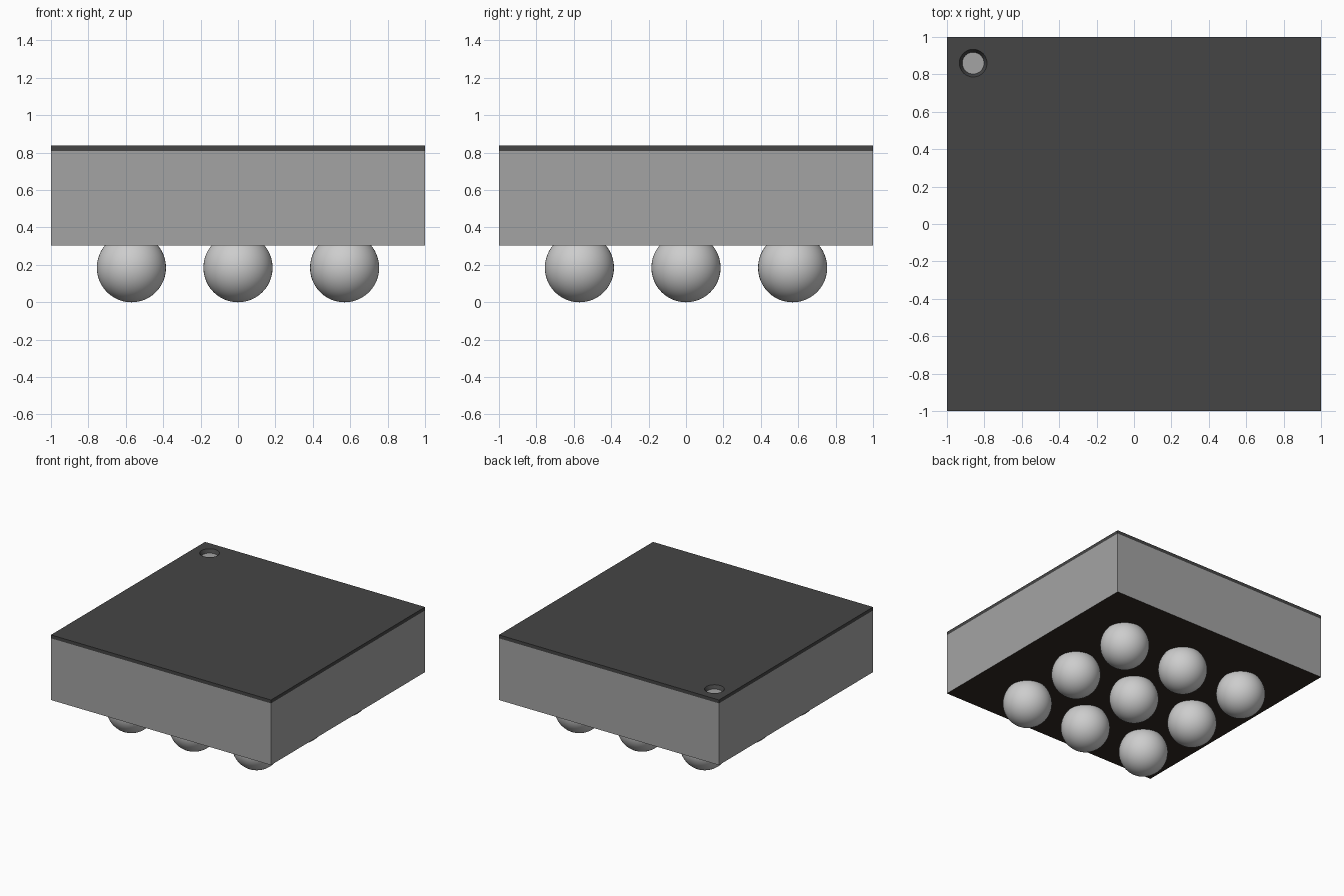
import bpy, bmesh, math

cube = bpy.data.objects.get("Cube")
if cube:
    bpy.data.objects.remove(cube, do_unlink=True)


def make_material(name, rgb):
    mat = bpy.data.materials.new(name)
    mat.use_nodes = True
    mat.diffuse_color = (*rgb, 1)
    mat.node_tree.nodes["Principled BSDF"].inputs["Base Color"].default_value = (*rgb, 1)
    return mat


GREY = make_material("body grey", (0.37, 0.37, 0.37))
DARK = make_material("lid charcoal", (0.06, 0.06, 0.06))
BROWN = make_material("underside dark brown", (0.03, 0.021, 0.016))
SILVER = make_material("ball silver", (0.61, 0.61, 0.61))

BODY_Z, LID_Z, TOP_Z = 0.303, 0.81, 0.838
BALL_R, PITCH = 0.185, 0.57


def add_object(name, bm, *mats):
    bmesh.ops.recalc_face_normals(bm, faces=bm.faces)
    mesh = bpy.data.meshes.new(name)
    bm.to_mesh(mesh)
    bm.free()
    for mat in mats:
        mesh.materials.append(mat)
    obj = bpy.data.objects.new(name, mesh)
    bpy.context.collection.objects.link(obj)
    return obj


# Body block with a dark underside
bm = bmesh.new()
bmesh.ops.create_cube(bm, size=1)
bmesh.ops.scale(bm, verts=bm.verts, vec=(2, 2, LID_Z - BODY_Z))
bmesh.ops.translate(bm, verts=bm.verts, vec=(0, 0, (LID_Z + BODY_Z) / 2))
bm.normal_update()
for face in bm.faces:
    face.material_index = 1 if face.normal.z < -0.5 else 0
add_object("body", bm, GREY, BROWN)


# Lid plate with a tapered round marker hole in the back right corner
def ring(bm, points, z):
    verts = [bm.verts.new((x, y, z)) for x, y in points]
    edges = [bm.edges.new((v, verts[i - 1])) for i, v in enumerate(verts)]
    return verts, edges


def circle(cx, cy, r, n=48):
    return [(cx + r * math.cos(2 * math.pi * i / n), cy + r * math.sin(2 * math.pi * i / n))
            for i in range(n)]


bm = bmesh.new()
square = [(-1, -1), (1, -1), (1, 1), (-1, 1)]
levels = []
for z, radius in ((LID_Z, 0.058), (TOP_Z, 0.074)):
    outer, outer_edges = ring(bm, square, z)
    hole, hole_edges = ring(bm, circle(-0.86, 0.86, radius), z)
    bmesh.ops.triangle_fill(bm, edges=outer_edges + hole_edges, use_beauty=True)
    levels.append((outer, hole))
for low, high in zip(*levels):
    for i in range(len(low)):
        bm.faces.new((low[i - 1], low[i], high[i], high[i - 1]))
add_object("lid", bm, DARK)

# Three by three grid of contact balls
for row in (-1, 0, 1):
    for col in (-1, 0, 1):
        bm = bmesh.new()
        bmesh.ops.create_uvsphere(bm, u_segments=48, v_segments=24, radius=BALL_R)
        for face in bm.faces:
            face.smooth = True
        ball = add_object(f"contact_ball_{row + 2}_{col + 2}", bm, SILVER)
        ball.location = (col * PITCH, row * PITCH, BALL_R)
